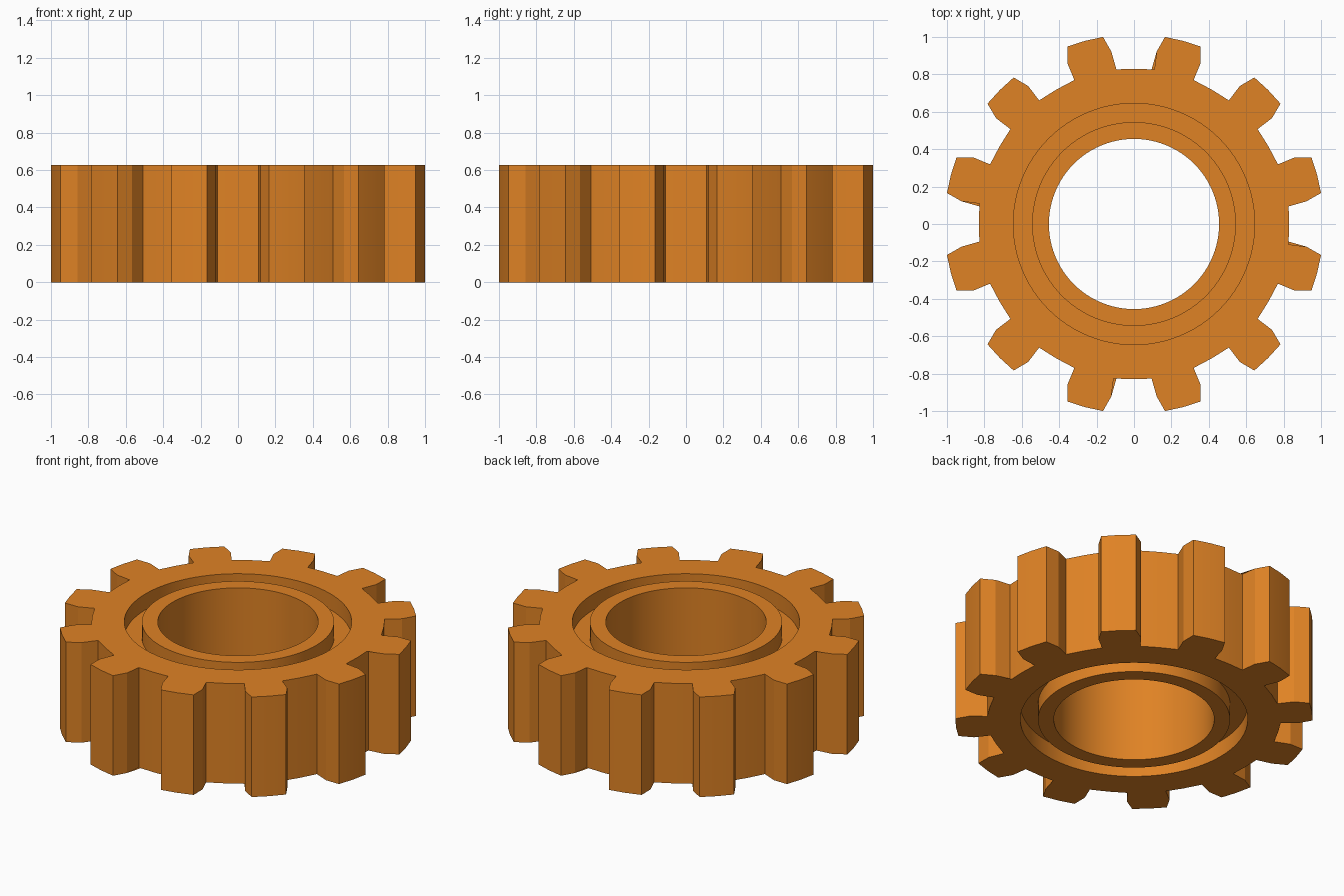
import bpy
import bmesh
from math import radians, sin, cos

cube = bpy.data.objects.get("Cube")
if cube:
    bpy.data.objects.remove(cube, do_unlink=True)

TEETH = 12
HEIGHT = 0.626
GROOVE = 0.1
BORE_R, HUB_R, GROOVE_R = 0.455, 0.545, 0.645

orange = bpy.data.materials.new("orange")
orange.use_nodes = True
colour = (0.74, 0.225, 0.018, 1)
orange.diffuse_color = colour
orange.node_tree.nodes["Principled BSDF"].inputs["Base Color"].default_value = colour

# One tooth and the valley after it: (angle from tooth centre, radius)
tooth = [(-7.5, 0.833), (-7.5, 0.93), (-5.6, 1.0136), (0, 1.0136),
         (5.6, 1.0136), (7.5, 0.93), (7.5, 0.833), (15, 0.83)]
STEP = 360 / TEETH
outline = [(15 + i * STEP + a, r) for i in range(TEETH) for a, r in tooth]


def circle(radius):
    """Circle with as many points as the toothed outline, lined up with it."""
    n = len(tooth)
    return [(15 + i * STEP + (k - 3) * STEP / n, radius)
            for i in range(TEETH) for k in range(n)]


# Closed cross-section: toothed rim, groove, hub and bore, top then underside
top_half = [(outline, HEIGHT),
            (circle(GROOVE_R), HEIGHT), (circle(GROOVE_R), HEIGHT - GROOVE),
            (circle(HUB_R), HEIGHT - GROOVE), (circle(HUB_R), HEIGHT),
            (circle(BORE_R), HEIGHT)]
bottom_half = [(loop, HEIGHT - z) for loop, z in reversed(top_half)]

bm = bmesh.new()
loops = [[bm.verts.new((r * cos(radians(a)), r * sin(radians(a)), z)) for a, r in loop]
         for loop, z in top_half + bottom_half]
for j, loop in enumerate(loops):
    following = loops[(j + 1) % len(loops)]
    for i in range(len(loop)):
        k = (i + 1) % len(loop)
        bm.faces.new((loop[i], loop[k], following[k], following[i]))
bmesh.ops.recalc_face_normals(bm, faces=bm.faces)

mesh = bpy.data.meshes.new("gear_wheel")
bm.to_mesh(mesh)
bm.free()
mesh.materials.append(orange)
gear = bpy.data.objects.new("gear_wheel", mesh)
bpy.context.collection.objects.link(gear)

# Smooth bore and groove walls, crisp teeth
bpy.ops.object.select_all(action='DESELECT')
gear.select_set(True)
bpy.context.view_layer.objects.active = gear
bpy.ops.object.shade_smooth_by_angle(angle=radians(14))
